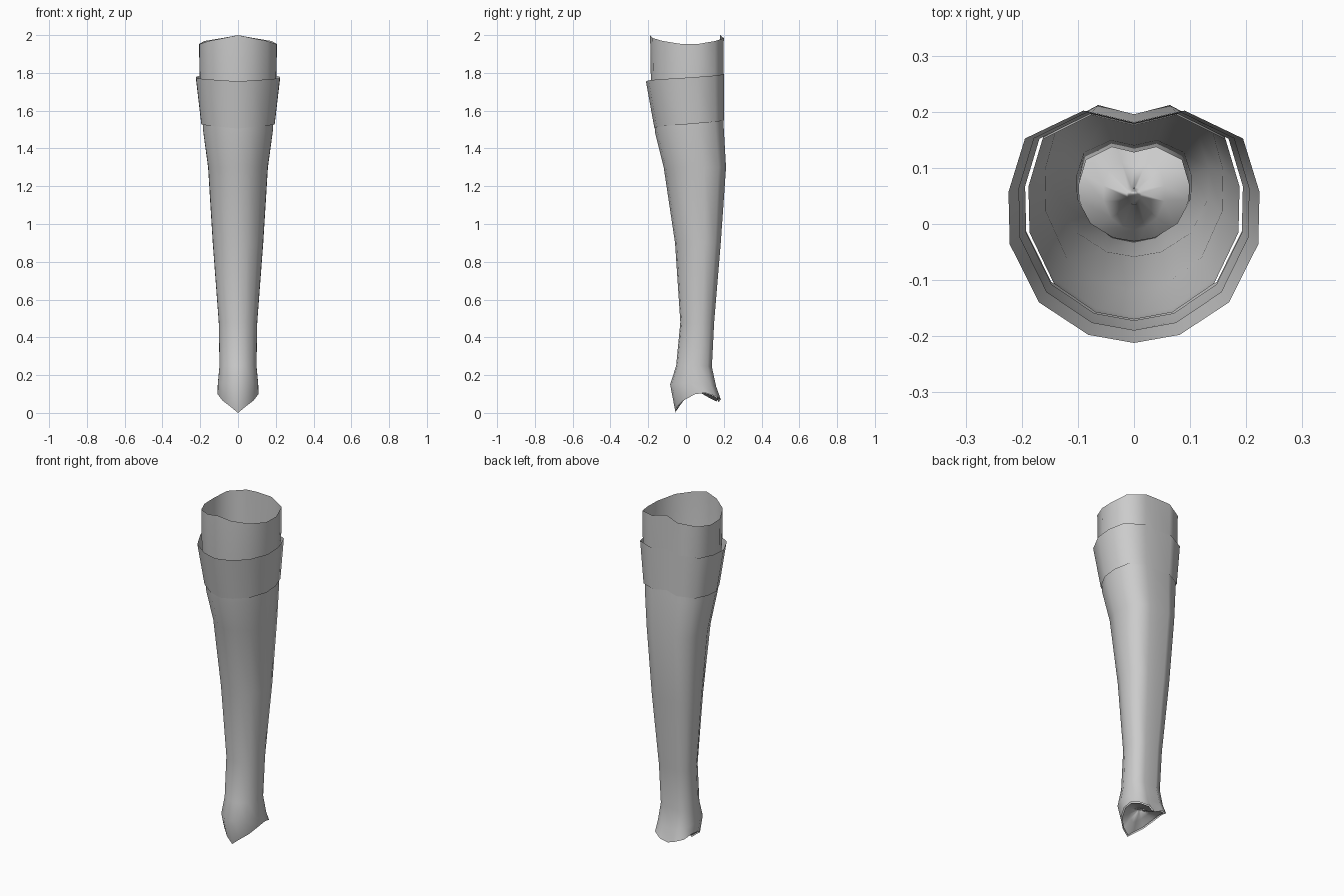
import bpy

# Half of the heart-shaped cross-section, front centre to back notch
HALF = [(0, -1), (0.36, -0.93), (0.75, -0.65), (0.98, -0.15),
        (0.99, 0.3), (0.86, 0.76), (0.4, 1.0), (0, 0.9)]


def ring(hw, yf, yb, zf, zs, zb):
    """Ring from half width, front/back y and front/side/back heights."""
    half = []
    last = len(HALF) - 1
    for i, (u, v) in enumerate(HALF):
        t = 2 * i / last
        z = zf + (zs - zf) * t if t < 1 else zs + (zb - zs) * (t - 1)
        half.append((u * hw, (yf + yb) / 2 + v * (yb - yf) / 2, z))
    return half + [(-x, y, z) for x, y, z in half[-2:0:-1]]


def loft(name, sections, close_end=False):
    """Open smooth tube through the sections, listed top to bottom."""
    n = 2 * len(HALF) - 2
    verts = [p for s in sections for p in ring(*s)]
    faces = [(r * n + i, (r + 1) * n + i, (r + 1) * n + (i + 1) % n, r * n + (i + 1) % n)
             for r in range(len(sections) - 1) for i in range(n)]
    if close_end:
        faces.append(tuple(range(len(verts) - n, len(verts))))
    mesh = bpy.data.meshes.new(name)
    mesh.from_pydata(verts, [], faces)
    mesh.shade_smooth()
    obj = bpy.data.objects.new(name, mesh)
    bpy.context.collection.objects.link(obj)
    return obj


# Top band with a wavy rim
loft("upper_band", [
    (0.208, -0.190, 0.200, 2.00, 1.945, 2.00),
    (0.206, -0.186, 0.198, 1.76, 1.77, 1.79),
    (0.196, -0.172, 0.196, 1.58, 1.60, 1.62)])

# Flared cuff around the band
loft("cuff", [
    (0.226, -0.212, 0.202, 1.755, 1.775, 1.80),
    (0.197, -0.167, 0.200, 1.505, 1.53, 1.555)])

# Tapered leg shaft with a pointed, flared foot opening
loft("leg_shaft", [
    (0.190, -0.170, 0.194, 1.61, 1.63, 1.65),
    (0.188, -0.163, 0.199, 1.48, 1.50, 1.53),
    (0.160, -0.118, 0.212, 1.30, 1.30, 1.30),
    (0.135, -0.058, 0.184, 0.90, 0.90, 0.90),
    (0.103, -0.030, 0.149, 0.48, 0.48, 0.48),
    (0.099, -0.052, 0.137, 0.25, 0.25, 0.24),
    (0.108, -0.084, 0.160, 0.15, 0.16, 0.13),
    (0.110, -0.055, 0.184, 0.00, 0.115, 0.055)])

# Arched inner sole
loft("inner_sole", [
    (0.100, -0.052, 0.172, 0.01, 0.115, 0.06),
    (0.055, -0.010, 0.110, 0.07, 0.120, 0.09),
    (0.012, 0.035, 0.065, 0.115, 0.120, 0.115)], close_end=True)
